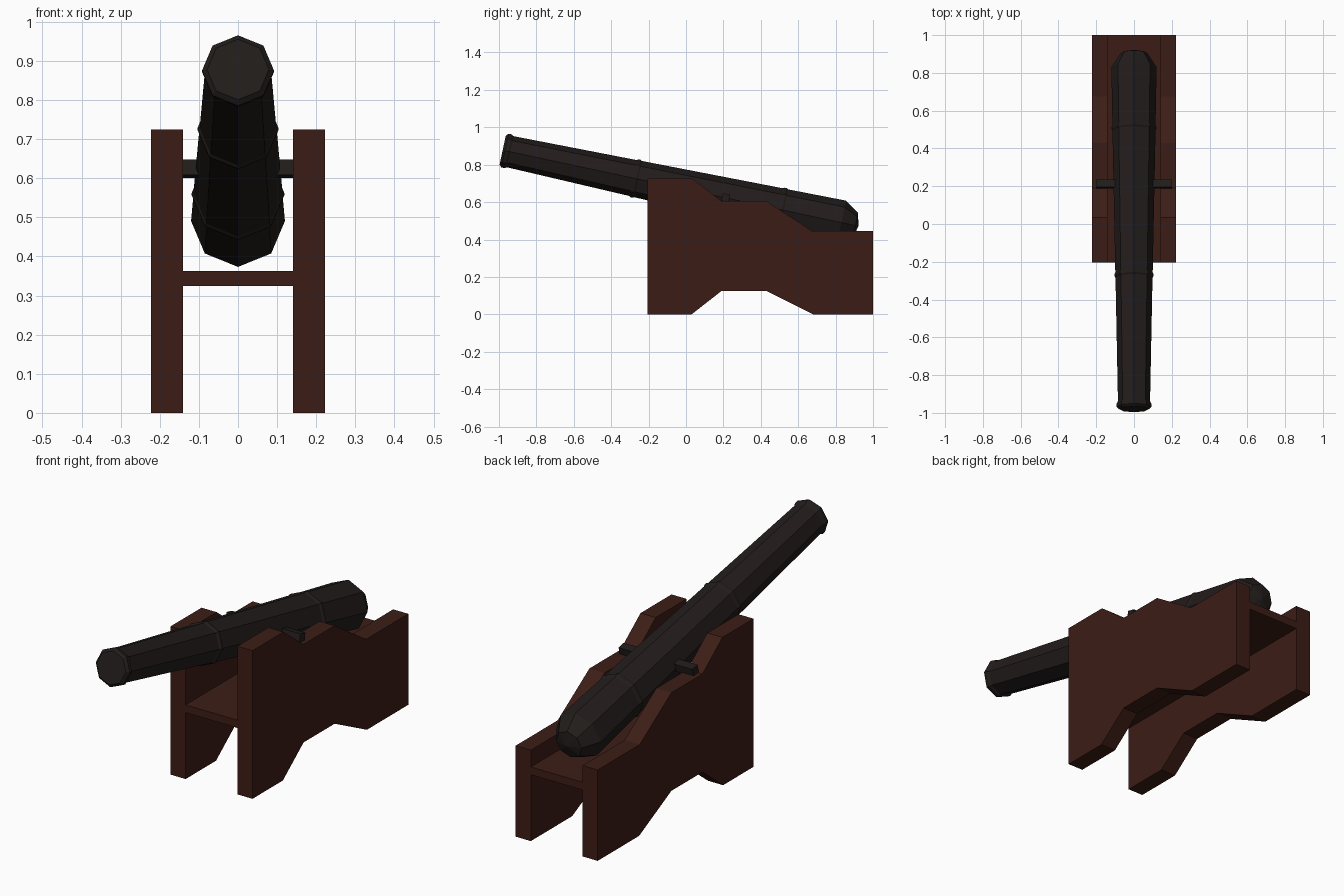
import bpy, bmesh, math
from mathutils import Vector, Matrix

if "Cube" in bpy.data.objects:
    bpy.data.objects.remove(bpy.data.objects["Cube"])


def material(name, rgb):
    m = bpy.data.materials.new(name)
    m.diffuse_color = (*rgb, 1)
    m.use_nodes = True
    m.node_tree.nodes["Principled BSDF"].inputs["Base Color"].default_value = m.diffuse_color
    return m


wood = material("dark_red_wood", (0.046, 0.012, 0.008))
iron = material("black_iron", (0.016, 0.012, 0.011))


def finish(name, bm, mat):
    bmesh.ops.recalc_face_normals(bm, faces=bm.faces)
    me = bpy.data.meshes.new(name)
    bm.to_mesh(me)
    bm.free()
    me.materials.append(mat)
    ob = bpy.data.objects.new(name, me)
    bpy.context.collection.objects.link(ob)
    return ob


def box(name, centre, size, mat, tilt=0.0):
    bm = bmesh.new()
    bmesh.ops.create_cube(bm, size=1, matrix=Matrix.Translation(centre)
                          @ Matrix.Rotation(tilt, 4, 'X') @ Matrix.Diagonal((*size, 1)))
    return finish(name, bm, mat)


# Stepped carriage cheeks, extruded from one side profile
cheek = [(-0.205, 0), (0.03, 0), (0.19, 0.125), (0.43, 0.125), (0.68, 0), (1, 0),
         (1, 0.445), (0.675, 0.445), (0.43, 0.605), (0.19, 0.605), (0.035, 0.725), (-0.205, 0.725)]
for side, x in (("left", -0.222), ("right", 0.14)):
    bm = bmesh.new()
    face = bm.faces.new([bm.verts.new((x, y, z)) for y, z in cheek])
    ext = bmesh.ops.extrude_face_region(bm, geom=[face])
    moved = [v for v in ext["geom"] if isinstance(v, bmesh.types.BMVert)]
    bmesh.ops.translate(bm, verts=moved, vec=(0.082, 0, 0))
    if face.is_valid and len(bm.faces) == len(cheek) + 1:
        bm.faces.new([v for v in face.verts])
    finish(side + "_cheek", bm, wood)

# Shelf joining the cheeks
box("carriage_bed", (0, 0.3975, 0.344), (0.28, 1.205, 0.038), wood)

# Eight-sided barrel: (distance from muzzle, radius) rings along the tilted axis
tilt = math.atan(0.214)
muzzle = Vector((0, -0.98, 0.878))
axis = Vector((0, math.cos(tilt), -math.sin(tilt)))
up = Vector((0, math.sin(tilt), math.cos(tilt)))
rings = [(0, 0.079), (0.012, 0.092), (0.03, 0.092), (0.042, 0.085),
         (0.712, 0.098), (0.72, 0.104), (0.732, 0.104), (0.74, 0.099),
         (1.508, 0.114), (1.516, 0.119), (1.528, 0.119), (1.536, 0.114),
         (1.851, 0.12), (1.928, 0.07)]
bm = bmesh.new()
loops = []
for t, r in rings:
    loops.append([bm.verts.new(muzzle + axis * t + Vector((r * math.cos(a), 0, 0)) + up * r * math.sin(a))
                  for a in (i * math.tau / 8 for i in range(8))])
for a, b in zip(loops, loops[1:]):
    for i in range(8):
        j = (i + 1) % 8
        bm.faces.new((a[i], a[j], b[j], b[i]))
bm.faces.new(loops[0])
pole = bm.verts.new(muzzle + axis * 1.945)
for i in range(8):
    bm.faces.new((loops[-1][i], loops[-1][(i + 1) % 8], pole))
finish("barrel", bm, iron)

# Square trunnion bar through the barrel, resting on the cheeks
box("trunnion", (0, 0.212, 0.624), (0.4, 0.04, 0.04), iron, -tilt)
